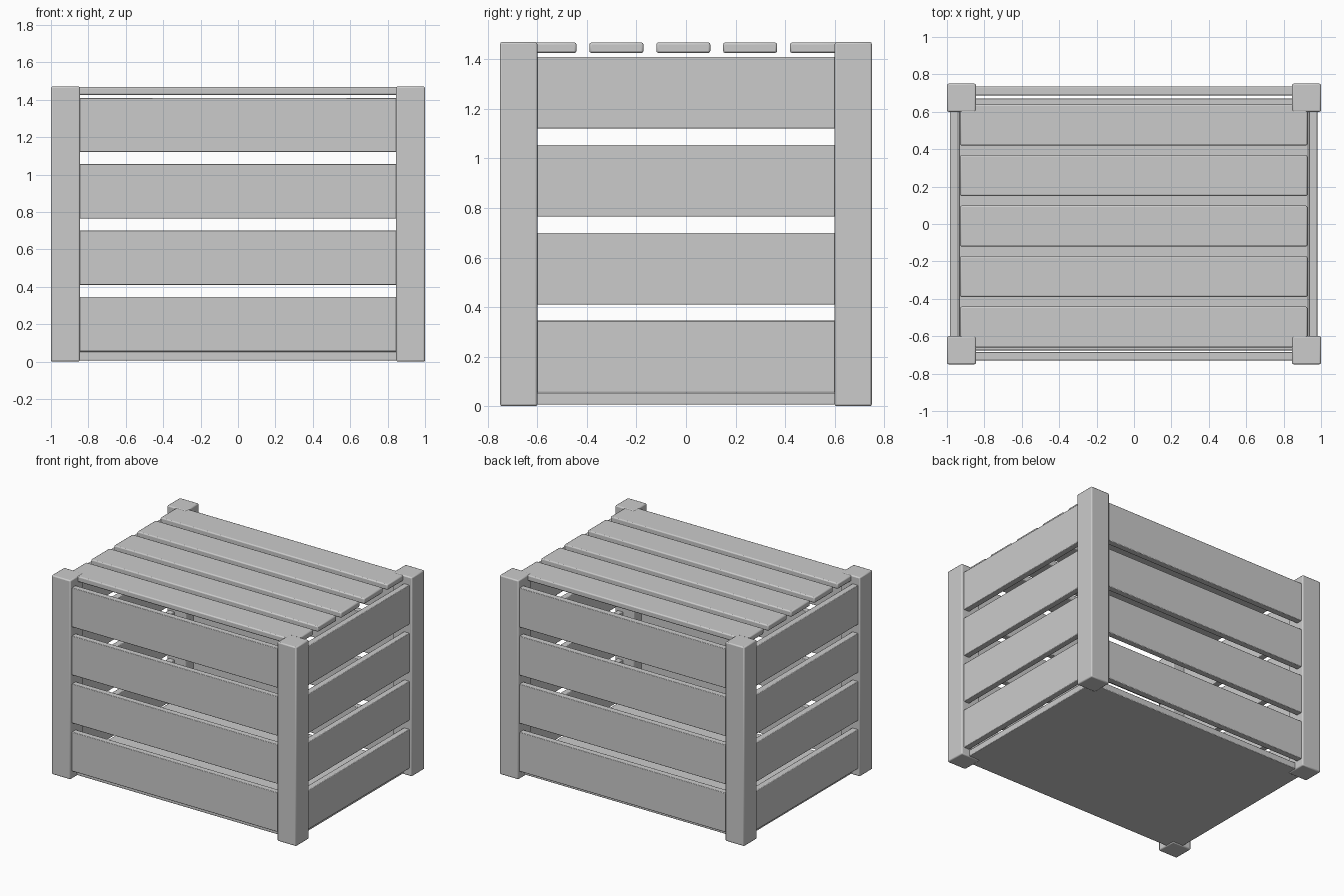
import bpy
from mathutils import Vector

default = bpy.data.objects.get("Cube")
if default:
    bpy.data.objects.remove(default, do_unlink=True)

grey = bpy.data.materials.new("plain_grey")
grey.use_nodes = True
grey.diffuse_color = (0.6, 0.6, 0.6, 1)
grey.node_tree.nodes["Principled BSDF"].inputs["Base Color"].default_value = (0.6, 0.6, 0.6, 1)


def board(name, low, high, bevel):
    """Box between two corners with softened edges."""
    low, high = Vector(low), Vector(high)
    bpy.ops.mesh.primitive_cube_add(size=1, location=(low + high) / 2)
    obj = bpy.context.object
    obj.name = name
    obj.scale = high - low
    bpy.ops.object.transform_apply(location=False, rotation=False, scale=True)
    obj.data.materials.append(grey)
    mod = obj.modifiers.new("soft_edges", "BEVEL")
    mod.width = bevel
    mod.segments = 2
    bpy.ops.object.shade_smooth_by_angle()
    return obj


HEIGHT = 1.47
POST_X, POST_Y = 0.845, 0.6      # inner faces of the posts

# Corner posts
for x_name, sx in (("left", 1), ("right", -1)):
    for y_name, sy in (("front", -1), ("back", 1)):
        xs = sorted((sx * POST_X, sx))
        ys = sorted((sy * POST_Y, sy * 0.75))
        board(f"{y_name}_{x_name}_post", (xs[0], ys[0], 0), (xs[1], ys[1], HEIGHT), 0.008)

# Four wall slats per side, tucked into the posts
for row in range(4):
    z0 = 0.055 + row * 0.355
    z1 = z0 + 0.29
    for name, y0, y1 in (("front", -0.73, -0.685), ("back", 0.688, 0.735)):
        board(f"{name}_slat_{row + 1}", (-0.9, y0, z0), (0.9, y1, z1), 0.004)
    for name, x0, x1 in (("left", 0.935, 0.98), ("right", -0.985, -0.938)):
        board(f"{name}_slat_{row + 1}", (x0, -0.65, z0), (x1, 0.65, z1), 0.004)

# Lid planks
for i in range(5):
    y0 = -0.66 + i * 0.27
    board(f"lid_plank_{i + 1}", (-0.93, y0, 1.426), (0.927, y0 + 0.218, HEIGHT - 0.002), 0.008)

# Floor panel
board("floor_panel", (-0.935, -0.675, 0.006), (0.932, 0.67, 0.053), 0.004)
